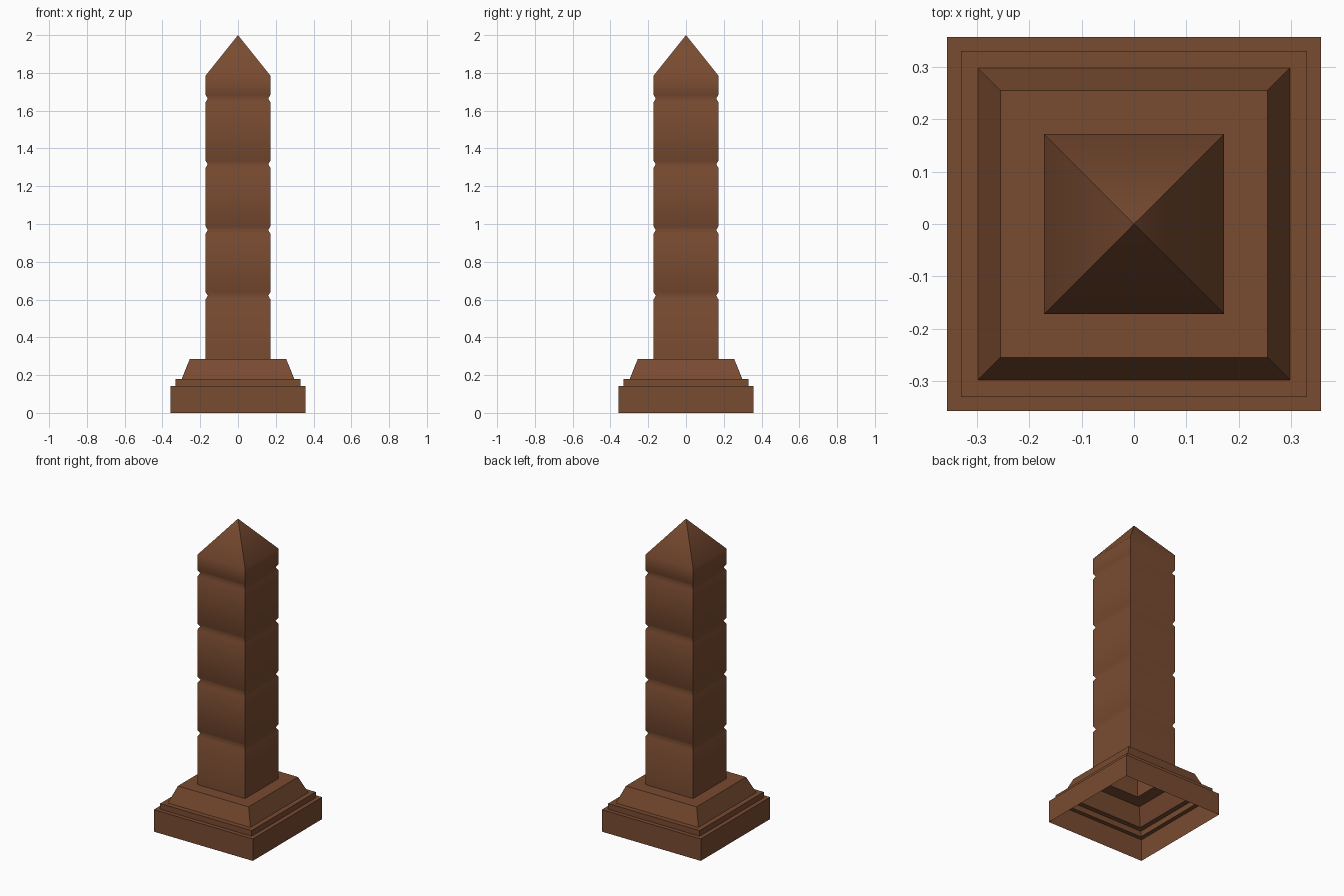
import bpy
import bmesh
import math

cube = bpy.data.objects.get("Cube")
if cube:
    bpy.data.objects.remove(cube, do_unlink=True)

brown = bpy.data.materials.new("brown_stone")
brown.use_nodes = True
colour = (0.19, 0.07, 0.03, 1)
brown.diffuse_color = colour
brown.node_tree.nodes["Principled BSDF"].inputs["Base Color"].default_value = colour


def square_shell(name, profile, apex=None):
    """Stack square rings of (half width, height) into a shell open below."""
    bm = bmesh.new()
    rings = [[bm.verts.new((sx * w, sy * w, z))
              for sx, sy in ((-1, -1), (1, -1), (1, 1), (-1, 1))]
             for w, z in profile]
    for low, high in zip(rings, rings[1:]):
        for i in range(4):
            j = (i + 1) % 4
            bm.faces.new((low[i], low[j], high[j], high[i]))
    if apex is not None:
        tip = bm.verts.new((0, 0, apex))
        for i in range(4):
            bm.faces.new((rings[-1][i], rings[-1][(i + 1) % 4], tip))
    mesh = bpy.data.meshes.new(name)
    bm.to_mesh(mesh)
    bm.free()
    mesh.materials.append(brown)
    obj = bpy.data.objects.new(name, mesh)
    bpy.context.collection.objects.link(obj)
    bpy.ops.object.select_all(action='DESELECT')
    obj.select_set(True)
    bpy.context.view_layer.objects.active = obj
    bpy.ops.object.shade_smooth_by_angle(angle=math.radians(65))
    return obj


shaft = 0.172
shaft_base = 0.286

# Stepped hollow plinth with a sloped upper tier
square_shell("plinth", [(0.357, 0), (0.357, 0.143), (0.33, 0.143), (0.33, 0.18),
                        (0.298, 0.18), (0.255, shaft_base), (shaft, shaft_base)])

# Shaft with four V grooves and a pyramid cap
profile = [(shaft, shaft_base)]
for k in range(4):
    z = 0.62 + 0.348 * k
    profile += [(shaft, z - 0.02), (shaft - 0.012, z), (shaft, z + 0.02)]
profile.append((shaft, 1.785))
square_shell("obelisk_shaft", profile, apex=2.0)
